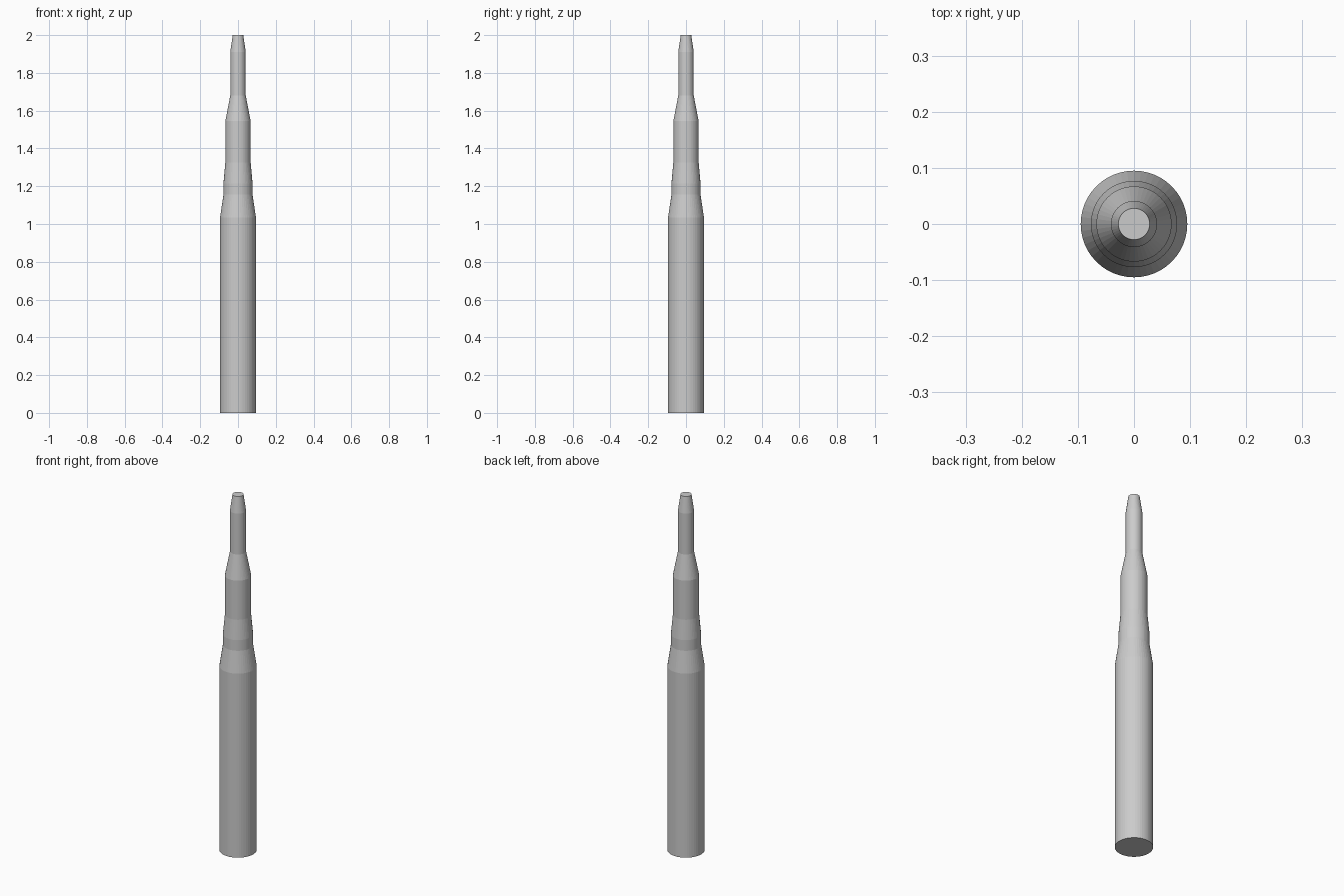
import bpy, bmesh, math

if "Cube" in bpy.data.objects:
    bpy.data.objects.remove(bpy.data.objects["Cube"])

SIDES = 48

grey = bpy.data.materials.new("light_grey")
grey.diffuse_color = (0.6, 0.6, 0.6, 1)
grey.use_nodes = True
grey.node_tree.nodes["Principled BSDF"].inputs["Base Color"].default_value = grey.diffuse_color


def stage(name, profile, cap_bottom=False, cap_top=False):
    """Turn a (radius, height) profile around z."""
    bm = bmesh.new()
    rings = [[bm.verts.new((r * math.cos(2 * math.pi * i / SIDES),
                            r * math.sin(2 * math.pi * i / SIDES), z))
              for i in range(SIDES)] for r, z in profile]
    for low, high in zip(rings, rings[1:]):
        for i in range(SIDES):
            j = (i + 1) % SIDES
            bm.faces.new((low[i], low[j], high[j], high[i]))
    if cap_bottom:
        bm.faces.new(rings[0][::-1])
    if cap_top:
        bm.faces.new(rings[-1])
    mesh = bpy.data.meshes.new(name)
    bm.to_mesh(mesh)
    bm.free()
    mesh.materials.append(grey)
    obj = bpy.data.objects.new(name, mesh)
    bpy.context.collection.objects.link(obj)
    return obj


# Main body, with the flat base
stage("main_body", [(0.095, 0), (0.095, 1.035)], cap_bottom=True)
# Tapered shoulder and the short collar above it
stage("lower_shoulder", [(0.095, 1.035), (0.077, 1.155)])
stage("collar", [(0.077, 1.155), (0.077, 1.215)])
stage("collar_taper", [(0.077, 1.215), (0.067, 1.325)])
# Middle section and its steep taper
stage("middle_section", [(0.067, 1.325), (0.067, 1.545)])
stage("upper_shoulder", [(0.067, 1.545), (0.041, 1.68)])
# Slim top section and blunt tip
stage("top_section", [(0.041, 1.68), (0.041, 1.91)])
stage("blunt_tip", [(0.041, 1.91), (0.028, 2.0)], cap_top=True)
